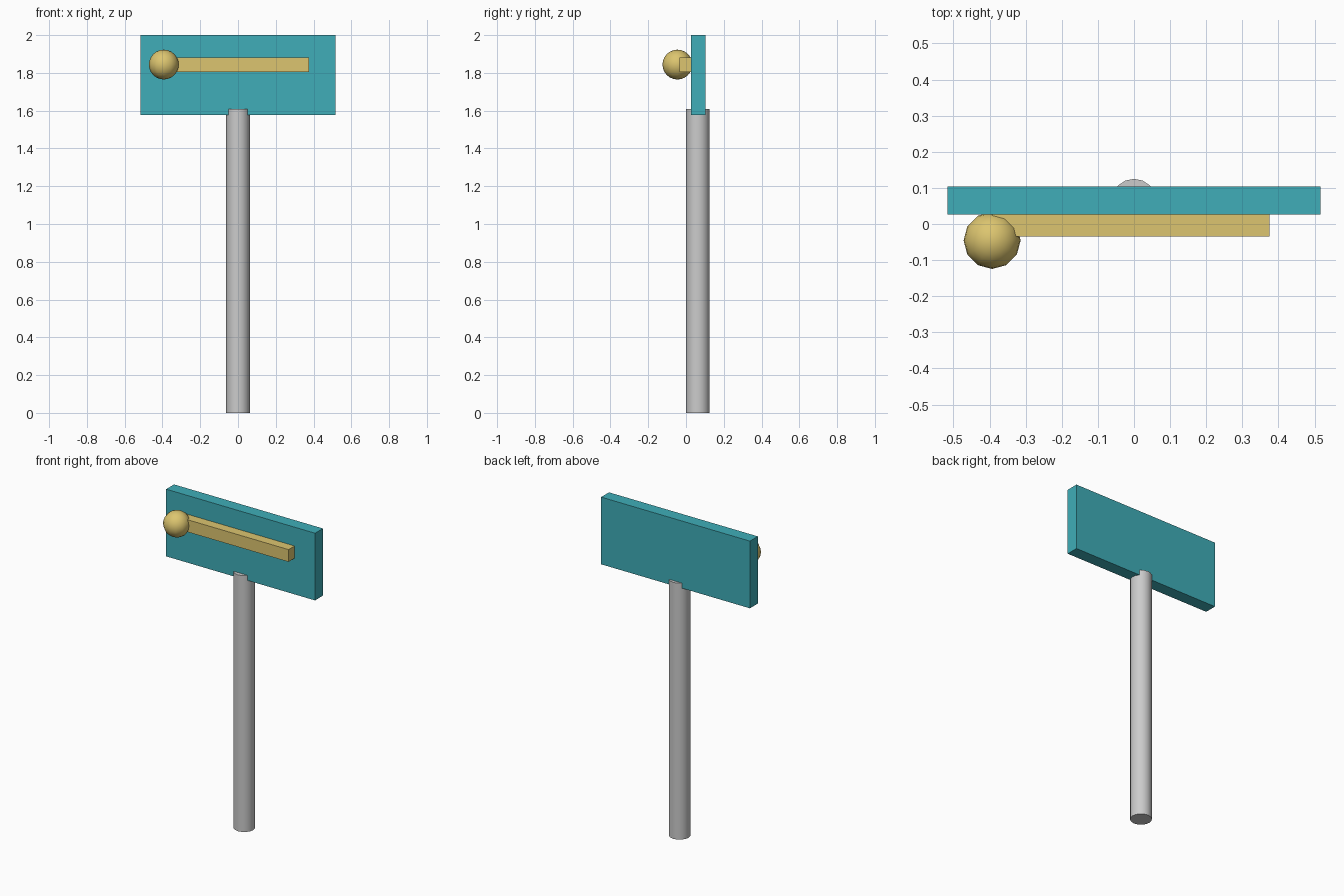
import bpy, math

if "Cube" in bpy.data.objects:
    bpy.data.objects.remove(bpy.data.objects["Cube"])


def material(name, color):
    m = bpy.data.materials.new(name)
    m.diffuse_color = color
    m.use_nodes = True
    m.node_tree.nodes["Principled BSDF"].inputs["Base Color"].default_value = m.diffuse_color
    return m


teal = material("teal_paint", (0.05, 0.42, 0.48, 1))
gold = material("gold_paint", (0.72, 0.56, 0.16, 1))


def box(name, lo, hi, mat):
    mid = [(a + b) / 2 for a, b in zip(lo, hi)]
    bpy.ops.mesh.primitive_cube_add(size=1, location=mid)
    ob = bpy.context.object
    ob.name = name
    ob.scale = [b - a for a, b in zip(lo, hi)]
    bpy.ops.object.transform_apply(location=False, rotation=False, scale=True)
    ob.data.materials.append(mat)
    return ob


# Round post, slightly overlapping the board
bpy.ops.mesh.primitive_cylinder_add(vertices=16, radius=0.0625, depth=1.61,
                                    location=(0, 0.0625, 0.805))
bpy.context.object.name = "post"
bpy.ops.object.shade_smooth_by_angle(angle=math.radians(40))

# Sign board and the raised bar on its front
box("sign_board", (-0.517, 0.026, 1.578), (0.517, 0.104, 2.0), teal)
box("raised_bar", (-0.393, -0.034, 1.805), (0.375, 0.027, 1.882), gold)

# Ball at the left end of the bar
bpy.ops.mesh.primitive_uv_sphere_add(segments=12, ring_count=12, radius=0.079,
                                     location=(-0.393, -0.0455, 1.844))
ball = bpy.context.object
ball.name = "bar_end_ball"
ball.data.materials.append(gold)
bpy.ops.object.shade_smooth()
